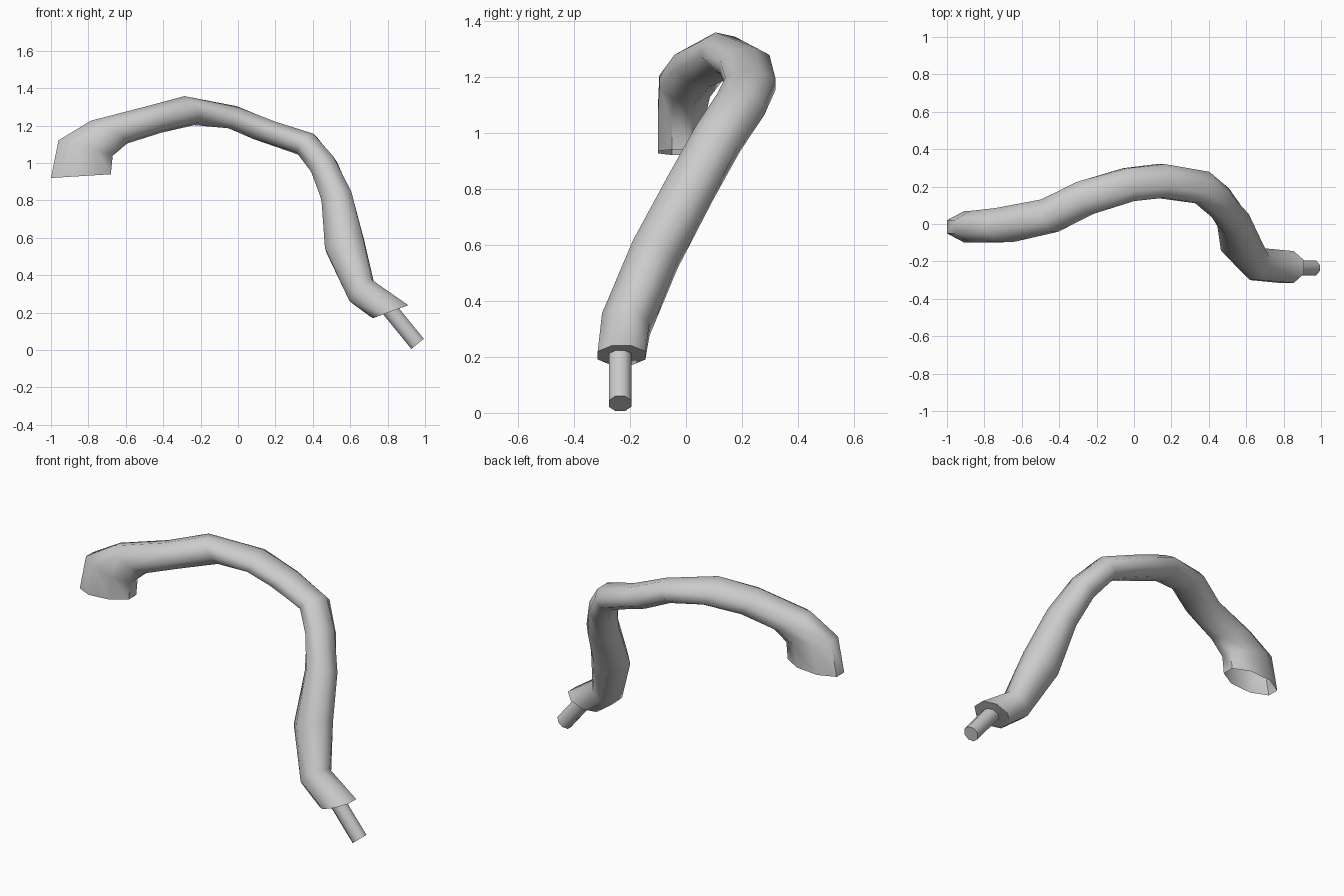
import bpy, bmesh, math
from mathutils import Vector

if "Cube" in bpy.data.objects:
    bpy.data.objects.remove(bpy.data.objects["Cube"])

SIDES = 8

# Arm stations: outer (x, z), inner (x, z), centre y, sideways half width
stations = [
    ((-1.00, 0.92), (-0.68, 0.94), -0.015, 0.085),
    ((-0.96, 1.12), (-0.67, 1.04), -0.015, 0.085),
    ((-0.79, 1.22), (-0.59, 1.11), -0.005, 0.092),
    ((-0.50, 1.295), (-0.40, 1.17), 0.045, 0.092),
    ((-0.30, 1.35), (-0.22, 1.21), 0.14, 0.092),
    ((0.00, 1.30), (-0.06, 1.19), 0.21, 0.09),
    ((0.20, 1.22), (0.08, 1.13), 0.23, 0.09),
    ((0.41, 1.15), (0.32, 1.05), 0.195, 0.088),
    ((0.52, 1.02), (0.40, 0.94), 0.115, 0.086),
    ((0.61, 0.83), (0.45, 0.79), 0.02, 0.088),
    ((0.67, 0.60), (0.47, 0.53), -0.11, 0.088),
    ((0.72, 0.37), (0.60, 0.26), -0.215, 0.088),
    ((0.91, 0.24), (0.72, 0.17), -0.23, 0.085),
]


def finish(name, bm, angle):
    bmesh.ops.recalc_face_normals(bm, faces=bm.faces)
    mesh = bpy.data.meshes.new(name)
    bm.to_mesh(mesh)
    bm.free()
    obj = bpy.data.objects.new(name, mesh)
    bpy.context.collection.objects.link(obj)
    bpy.ops.object.select_all(action='DESELECT')
    obj.select_set(True)
    bpy.context.view_layer.objects.active = obj
    bpy.ops.object.shade_smooth_by_angle(angle=math.radians(angle))


def ring(bm, centre, a, b, sides):
    k = 1 / math.cos(math.pi / sides)
    angles = [(i + 0.5) * 2 * math.pi / sides for i in range(sides)]
    return [bm.verts.new(centre + k * (a * math.cos(t) + b * math.sin(t))) for t in angles]


def bridge(bm, r0, r1):
    n = len(r0)
    for i in range(n):
        j = (i + 1) % n
        bm.faces.new((r0[i], r0[j], r1[j], r1[i]))


# Curved arm: octagonal sweep, open at the flared left end
centres = [Vector(((o[0] + i[0]) / 2, y, (o[1] + i[1]) / 2)) for o, i, y, w in stations]
bm = bmesh.new()
rings = []
last = len(stations) - 1
for n, (o, i, y, w) in enumerate(stations):
    major = Vector((o[0] - i[0], 0, o[1] - i[1])) / 2
    if n in (0, last):
        side = Vector((0, 1, 0))
    else:
        tangent = centres[n + 1] - centres[n - 1]
        side = tangent.cross(major).normalized()
        if side.y < 0:
            side.negate()
    rings.append(ring(bm, centres[n], major, side * w, SIDES))
for r0, r1 in zip(rings, rings[1:]):
    bridge(bm, r0, r1)
bm.faces.new(rings[-1])  # collar face around the pin
finish("curved_arm", bm, 60)

# Straight pin at the lower end
bm = bmesh.new()
start, end = Vector((0.79, -0.235, 0.242)), Vector((0.96, -0.235, 0.033))
axis = (end - start).normalized()
side = Vector((0, 1, 0))
up = axis.cross(side)
r0 = ring(bm, start, up * 0.043, side * 0.04, SIDES)
r1 = ring(bm, end, up * 0.043, side * 0.04, SIDES)
bridge(bm, r0, r1)
bm.faces.new(r0)
bm.faces.new(r1)
finish("end_pin", bm, 50)
